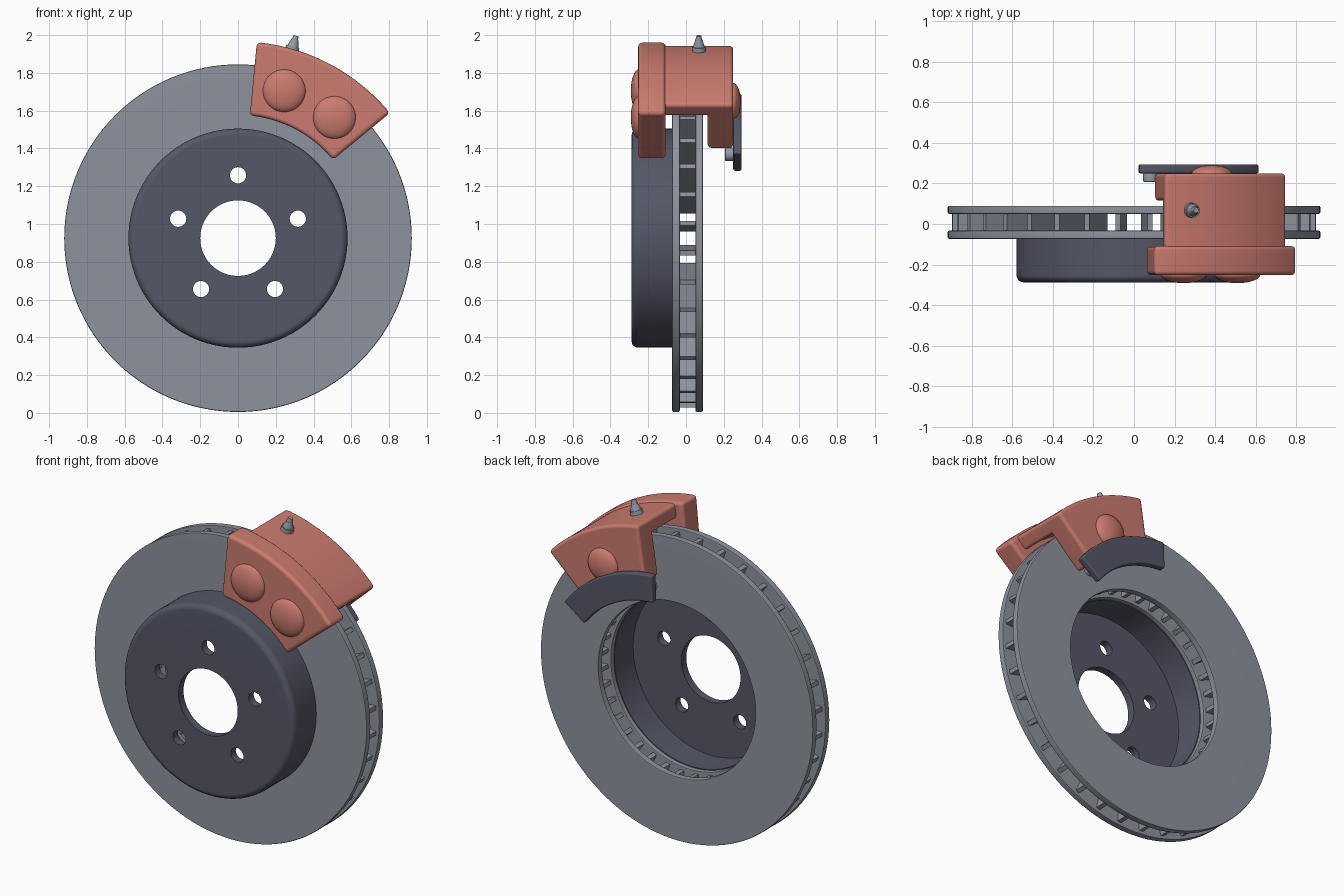
import bpy, bmesh
from math import radians, cos, sin, tau, pi
from mathutils import Matrix, Vector

cube = bpy.data.objects.get("Cube")
if cube:
    bpy.data.objects.remove(cube, do_unlink=True)

HUB_Z = 0.925


def material(name, rgb):
    m = bpy.data.materials.new(name)
    m.use_nodes = True
    m.diffuse_color = (*rgb, 1)
    bsdf = next(n for n in m.node_tree.nodes if n.type == 'BSDF_PRINCIPLED')
    bsdf.inputs["Base Color"].default_value = (*rgb, 1)
    bsdf.inputs["Roughness"].default_value = 0.5
    return m


steel = material("rotor steel", (0.27, 0.29, 0.34))
dark = material("dark coated metal", (0.09, 0.095, 0.135))
red = material("caliper red", (0.60, 0.20, 0.16))
fitting = material("fitting grey", (0.29, 0.33, 0.37))


def at(r, deg, y):
    """Point at a radius and angle around the wheel axis."""
    a = radians(deg)
    return Vector((r * cos(a), y, HUB_Z + r * sin(a)))


def make(name, bm, mat):
    bmesh.ops.recalc_face_normals(bm, faces=bm.faces)
    mesh = bpy.data.meshes.new(name)
    bm.to_mesh(mesh)
    bm.free()
    mesh.materials.append(mat)
    ob = bpy.data.objects.new(name, mesh)
    bpy.context.collection.objects.link(ob)
    return ob


def select(ob):
    bpy.ops.object.select_all(action='DESELECT')
    ob.select_set(True)
    bpy.context.view_layer.objects.active = ob


def finish(ob, bevel=0.0, segments=4):
    """Round the hard edges, then smooth the shading."""
    select(ob)
    if bevel:
        b = ob.modifiers.new("bevel", 'BEVEL')
        b.width = bevel
        b.segments = segments
        b.limit_method = 'ANGLE'
        b.angle_limit = radians(40)
        bpy.ops.object.modifier_apply(modifier="bevel")
    bpy.ops.object.shade_smooth_by_angle(angle=radians(35))
    w = ob.modifiers.new("weighted", 'WEIGHTED_NORMAL')
    w.keep_sharp = True
    return ob


def sweep(name, profile, mat, start=0, end=360, steps=96):
    """Turn a closed (radius, y) profile around the wheel axis."""
    bm = bmesh.new()
    full = end - start == 360
    count = steps if full else steps + 1
    rings = [[bm.verts.new(at(r, start + (end - start) * i / steps, y))
              for r, y in profile] for i in range(count)]
    n = len(profile)
    for i in range(steps):
        a, b = rings[i], rings[(i + 1) % count]
        for j in range(n):
            k = (j + 1) % n
            bm.faces.new((a[j], a[k], b[k], b[j]))
    if not full:
        bm.faces.new(rings[0])
        bm.faces.new(rings[-1])
    return make(name, bm, mat)


def block(r0, r1, y0, y1):
    return [(r0, y0), (r1, y0), (r1, y1), (r0, y1)]


def add_cone(bm, centre, axis, r0, r1, depth, sides=32):
    turn = Vector((0, 0, 1)).rotation_difference(axis).to_matrix().to_4x4()
    bmesh.ops.create_cone(bm, cap_ends=True, segments=sides, radius1=r0, radius2=r1,
                          depth=depth, matrix=Matrix.Translation(centre) @ turn)


# Vented rotor: two friction rings joined by radial vanes
finish(sweep("front_friction_ring", block(0.53, 0.92, -0.073, -0.033), steel, steps=128), 0.007, 2)
finish(sweep("rear_friction_ring", block(0.53, 0.92, 0.05, 0.09), steel, steps=128), 0.007, 2)

bm = bmesh.new()
for i in range(36):
    deg = 5 + 10 * i
    m = (Matrix.Translation(at(0.725, deg, 0.0085)) @ Matrix.Rotation(-radians(deg), 4, 'Y')
         @ Matrix.Diagonal((0.35, 0.09, 0.025, 1)))
    bmesh.ops.create_cube(bm, size=1, matrix=m)
make("cooling_vanes", bm, steel)

# Hollow hat with centre bore and five stud holes
hat = sweep("rotor_hat", [(0.20, -0.288), (0.58, -0.288), (0.58, -0.06),
                          (0.525, -0.06), (0.525, -0.24), (0.20, -0.24)], dark)
select(hat)
hb = hat.modifiers.new("bevel", 'BEVEL')
hb.width = 0.035
hb.segments = 5
hb.limit_method = 'WEIGHT'
weights = hat.data.attributes.new("bevel_weight_edge", 'FLOAT', 'EDGE')
for e in hat.data.edges:
    pts = [hat.data.vertices[v].co for v in e.vertices]
    if all(p.y < -0.28 and Vector((p.x, p.z - HUB_Z)).length > 0.5 for p in pts):
        weights.data[e.index].value = 1
bpy.ops.object.modifier_apply(modifier="bevel")
bm = bmesh.new()
for i in range(5):
    add_cone(bm, at(0.333, 90 + 72 * i, -0.26), Vector((0, 1, 0)), 0.043, 0.043, 0.2)
cutter = make("stud_hole_cutter", bm, dark)
cutter.hide_render = True
cut = hat.modifiers.new("holes", 'BOOLEAN')
cut.operation = 'DIFFERENCE'
cut.solver = 'EXACT'
cut.object = cutter
select(hat)
bpy.ops.object.modifier_apply(modifier="holes")
bpy.data.objects.remove(cutter, do_unlink=True)
finish(hat)

# Caliper: front body, and the bridge with the rear body in one piece
finish(sweep("caliper_front_body", block(0.652, 1.042, -0.253, -0.108), red, 39.5, 84.5, 24), 0.025)
finish(sweep("caliper_bridge", [(1.032, -0.2), (1.032, 0.25), (0.69, 0.25), (0.69, 0.115),
                                (0.945, 0.115), (0.945, -0.2)], red, 43, 81.5, 24), 0.02)

# Domed piston covers
for name, deg, y, radius in (("front_piston_upper", 72.6, -0.25, 0.113),
                             ("front_piston_lower", 51.4, -0.25, 0.113),
                             ("rear_piston", 62, 0.248, 0.1)):
    bm = bmesh.new()
    m = Matrix.Translation(at(0.818, deg, y)) @ Matrix.Diagonal((radius, 0.042, radius, 1))
    bmesh.ops.create_uvsphere(bm, u_segments=40, v_segments=20, radius=1,
                              matrix=m @ Matrix.Rotation(pi / 2, 4, 'X'))
    finish(make(name, bm, red))

# Rear mounting bracket with two bolts
finish(sweep("mounting_bracket", block(0.60, 0.765, 0.25, 0.294), dark, 36, 88, 24), 0.01, 3)
for name, deg in (("bracket_bolt_lower", 41.5), ("bracket_bolt_upper", 83)):
    bm = bmesh.new()
    add_cone(bm, at(0.67, deg, 0.23), Vector((0, 1, 0)), 0.036, 0.036, 0.045)
    finish(make(name, bm, fitting), 0.005, 2)

# Bleed nipple: flange, tapered body and tip
up = at(1, 74, 0) - Vector((0, 0, HUB_Z))
bm = bmesh.new()
for r, low, high, depth in ((1.04, 0.038, 0.036, 0.03), (1.073, 0.031, 0.019, 0.04),
                            (1.103, 0.018, 0.013, 0.024)):
    add_cone(bm, at(r, 74, 0.068), up, low, high, depth, 24)
finish(make("bleed_nipple", bm, fitting))
